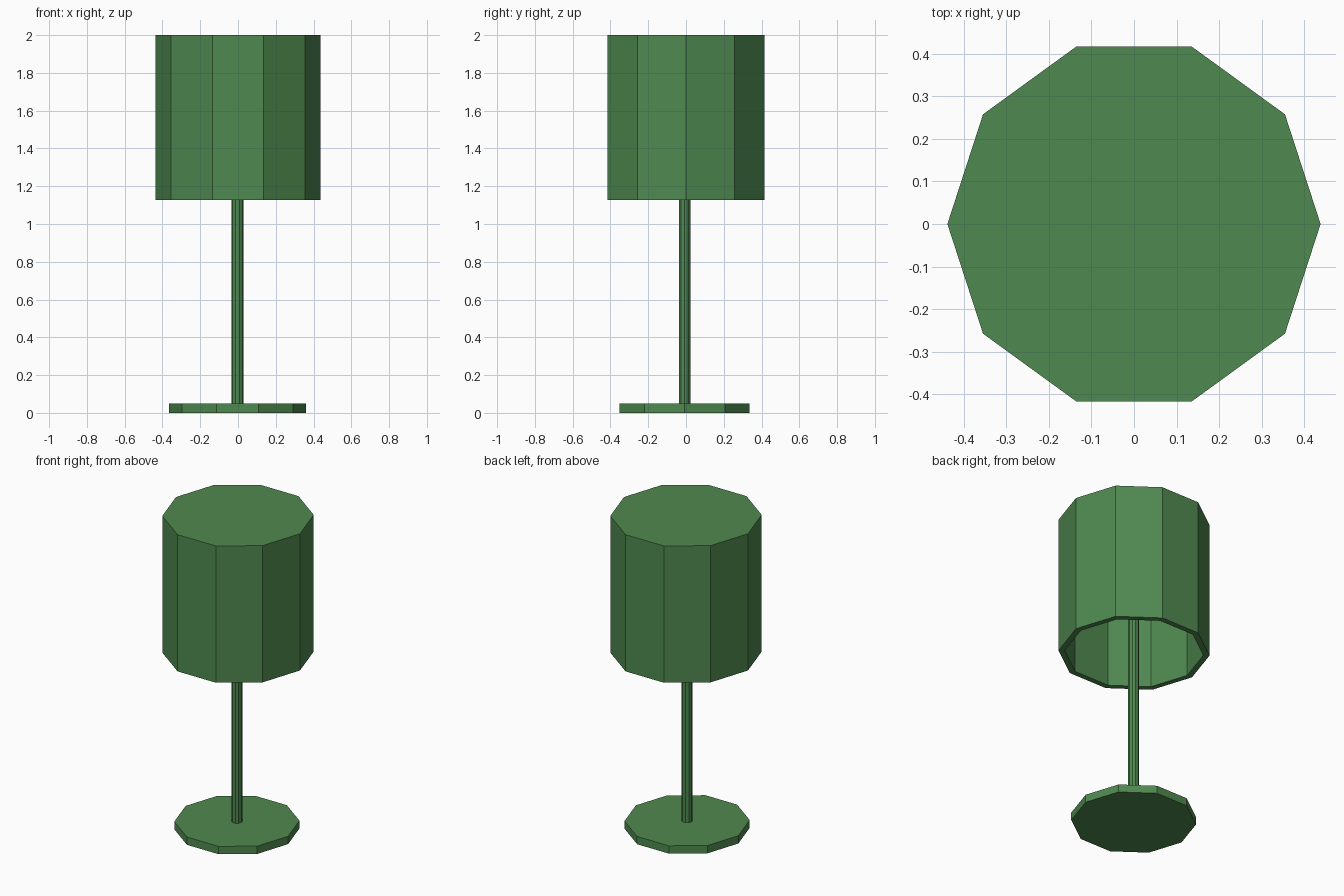
import bpy
import bmesh
from math import cos, sin, tau

old = bpy.data.objects.get("Cube")
if old:
    bpy.data.objects.remove(old, do_unlink=True)

SIDES = 10

green = bpy.data.materials.new("leaf_green")
green.use_nodes = True
COLOUR = (0.078, 0.25, 0.08, 1)
green.diffuse_color = COLOUR
green.node_tree.nodes["Principled BSDF"].inputs["Base Color"].default_value = COLOUR


def lathe(name, profile, centre=(0, 0)):
    """Turn (radius, height) points into a flat-sided solid, capped at both ends."""
    bm = bmesh.new()
    rings = []
    for r, z in profile:
        rings.append([bm.verts.new((r * cos(tau * i / SIDES), r * sin(tau * i / SIDES), z))
                      for i in range(SIDES)])
    for low, high in zip(rings, rings[1:]):
        for i in range(SIDES):
            j = (i + 1) % SIDES
            bm.faces.new((low[i], low[j], high[j], high[i]))
    bm.faces.new(rings[0])
    bm.faces.new(rings[-1])
    bmesh.ops.recalc_face_normals(bm, faces=bm.faces)
    mesh = bpy.data.meshes.new(name)
    bm.to_mesh(mesh)
    bm.free()
    mesh.materials.append(green)
    obj = bpy.data.objects.new(name, mesh)
    obj.location = (centre[0], centre[1], 0)
    bpy.context.collection.objects.link(obj)
    return obj


# Foot and stem sit slightly off the shade's axis
STAND = (-0.003, -0.007)
lathe("base", [(0.362, 0), (0.362, 0.05)], STAND)
lathe("stem", [(0.032, 0.04), (0.032, 1.97)], STAND)

# Shade: hollow drum, closed on top and open below
lathe("shade", [(0.438, 2.0), (0.438, 1.127), (0.402, 1.127), (0.402, 1.96)])
